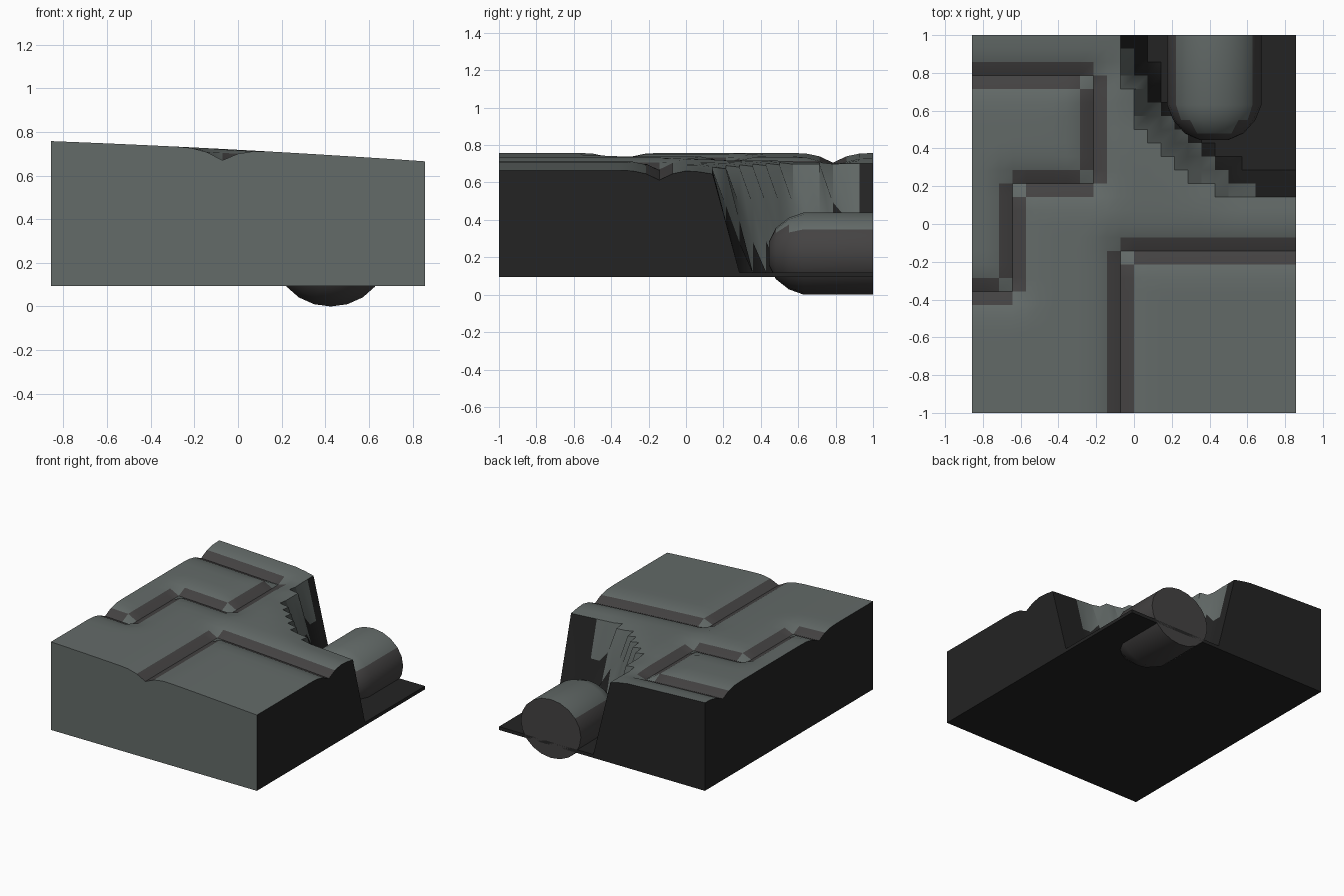
import bpy, bmesh, math
from mathutils import Vector

cube = bpy.data.objects.get("Cube")
if cube:
    bpy.data.objects.remove(cube, do_unlink=True)

NX, NY = 24, 28
STEP = 2 / NY
BASE, FLOOR = 0.095, 0.12


def material(name, color):
    mat = bpy.data.materials.new(name)
    mat.use_nodes = True
    rgba = (*color, 1)
    mat.diffuse_color = rgba
    bsdf = mat.node_tree.nodes["Principled BSDF"]
    bsdf.inputs["Base Color"].default_value = rgba
    bsdf.inputs["Roughness"].default_value = 0.9
    return mat


MATS = [material("grey_green_stone", (0.125, 0.145, 0.139)),
        material("dark_grey_stone", (0.058, 0.055, 0.055)),
        material("near_black_rock", (0.017, 0.017, 0.017))]
GREEN, GREY, BLACK = range(3)


def finish(name, bm, angle):
    bmesh.ops.recalc_face_normals(bm, faces=bm.faces)
    mesh = bpy.data.meshes.new(name)
    bm.to_mesh(mesh)
    bm.free()
    for mat in MATS:
        mesh.materials.append(mat)
    obj = bpy.data.objects.new(name, mesh)
    bpy.context.collection.objects.link(obj)
    bpy.ops.object.select_all(action="DESELECT")
    obj.select_set(True)
    bpy.context.view_layer.objects.active = obj
    bpy.ops.object.shade_smooth_by_angle(angle=math.radians(angle))
    return obj


# Groove centre lines and pit rim, in grid steps
GROOVES = [[(11, 0), (11, 12), (24, 12)],
           [(0, 9), (3, 9), (3, 17), (9, 17), (9, 25), (0, 25)]]
RIM = [(11, 28), (11, 25), (12, 24), (12, 22), (17, 17), (18, 17), (19, 16), (24, 16)]


def distance(i, j, path):
    best = 99
    p = Vector((i, j))
    for a, b in zip(path, path[1:]):
        a, b = Vector(a), Vector(b)
        t = max(0, min(1, (p - a).dot(b - a) / (b - a).length_squared))
        best = min(best, (p - a - (b - a) * t).length)
    return best


def rim_column(j):
    if j < 16:
        return 99
    if j == 16:
        return 19
    return 11 if j >= 25 else max(12, 34 - j)


def groove_distance(i, j):
    return min(distance(i, j, g) for g in GROOVES)


def height(i, j):
    x = (i - NX / 2) * STEP
    z = 0.718 - 0.054 * x - 0.009 * x * x
    d = groove_distance(i, j)
    z -= 0.052 - 0.034 * d if d <= 1 else max(0, 0.018 - 0.015 * (d - 1))
    rim = distance(i, j, RIM)
    if i >= rim_column(j):
        return max(FLOOR, z - 0.02 + (FLOOR - z + 0.02) * rim / 2)
    return z - max(0, 0.02 - 0.012 * rim)


def dark_column(j):
    # First column of bare pit rock in each row
    if j < 16:
        return 99
    if j == 16:
        return 21
    return 38 - j if j == 27 else 12 if j >= 25 else 13 if j >= 23 else 36 - j


def cell_material(i, j):
    if i >= dark_column(j):
        return BLACK
    on_path = sum(groove_distance(a, b) < 0.01
                  for a in (i, i + 1) for b in (j, j + 1))
    return GREY if on_path == 2 else GREEN


# Terrain block: surface grid, skirt walls and underside
bm = bmesh.new()
top = {(i, j): bm.verts.new(((i - NX / 2) * STEP, (j - NY / 2) * STEP, height(i, j)))
       for i in range(NX + 1) for j in range(NY + 1)}
for i in range(NX):
    for j in range(NY):
        f = bm.faces.new([top[i, j], top[i + 1, j], top[i + 1, j + 1], top[i, j + 1]])
        f.material_index = cell_material(i, j)
border = ([(i, 0) for i in range(NX)] + [(NX, j) for j in range(NY)]
          + [(i, NY) for i in range(NX, 0, -1)] + [(0, j) for j in range(NY, 0, -1)])
low = [bm.verts.new((top[k].co.x, top[k].co.y, BASE)) for k in border]
for n, key in enumerate(border):
    m = (n + 1) % len(border)
    f = bm.faces.new([low[n], low[m], top[border[m]], top[key]])
    f.material_index = GREEN if n < NX else BLACK
bm.faces.new(low[::-1]).material_index = BLACK
finish("terrain_block", bm, 32)

# Round-nosed pipe lying in the pit
SIDES = 20
PROFILE = [(1.0, 1.0), (0.63, 1.0), (0.55, 0.87), (0.48, 0.62), (0.445, 0.3)]
bm = bmesh.new()
rings = []
for y, r in PROFILE:
    rings.append([bm.verts.new((0.425 + 0.25 * r * math.cos(a), y, 0.22 + 0.22 * r * math.sin(a)))
                  for a in (2 * math.pi * k / SIDES for k in range(SIDES))])
for a, b in zip(rings, rings[1:]):
    for k in range(SIDES):
        m = (k + 1) % SIDES
        bm.faces.new([a[k], a[m], b[m], b[k]])
bm.faces.new(rings[0])
bm.faces.new(rings[-1])
for f in bm.faces:
    f.material_index = GREEN if f.calc_center_median().z > 0.345 else GREY
finish("pipe", bm, 40)
